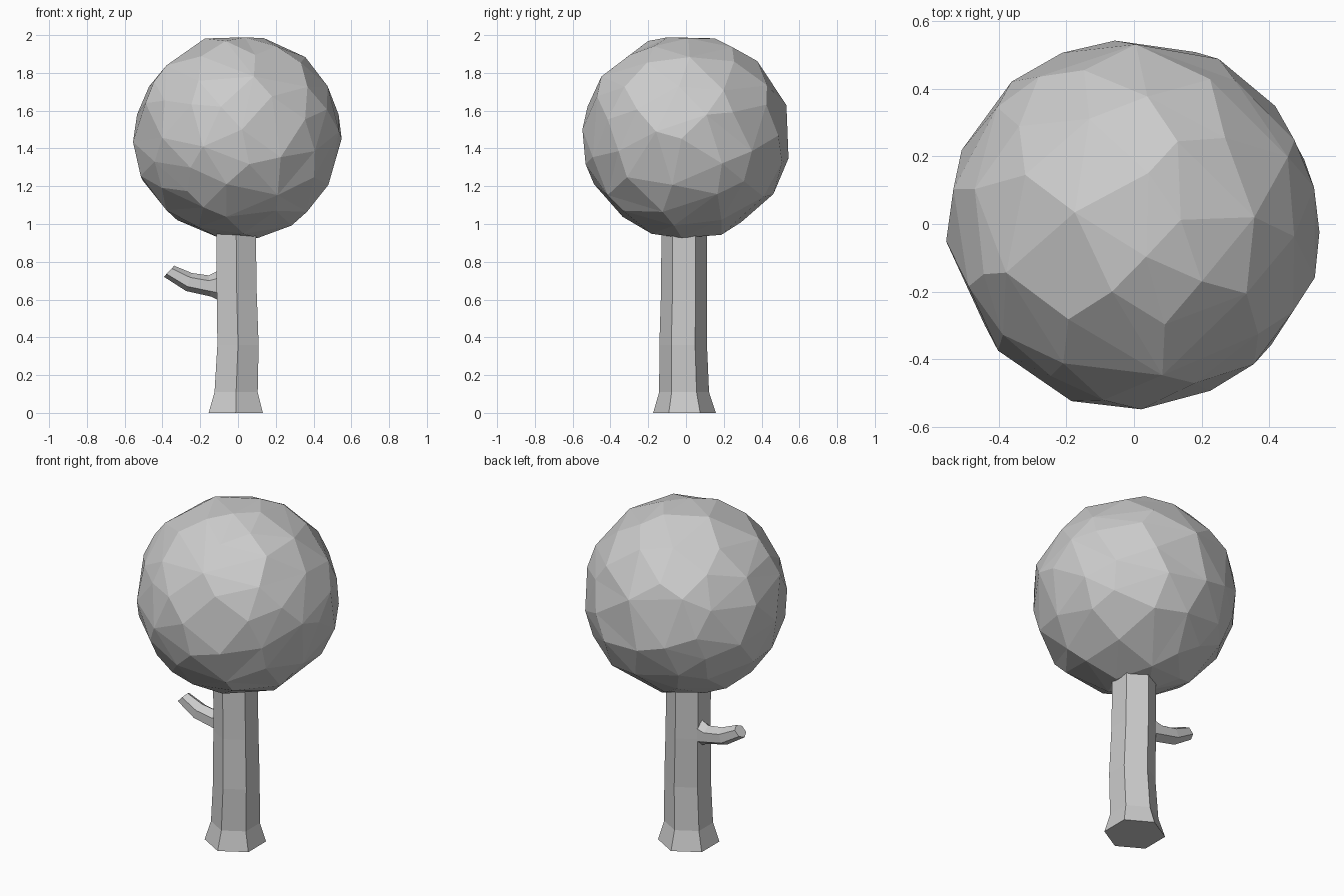
import bpy, bmesh, math, random
from mathutils import Vector

random.seed(4)
if "Cube" in bpy.data.objects:
    bpy.data.objects.remove(bpy.data.objects["Cube"])

GREY = (0.6, 0.6, 0.6, 1)
mat = bpy.data.materials.new("plain grey")
mat.use_nodes = True
mat.diffuse_color = GREY
mat.node_tree.nodes["Principled BSDF"].inputs["Base Color"].default_value = GREY


def finish(name, bm):
    bmesh.ops.recalc_face_normals(bm, faces=bm.faces)
    mesh = bpy.data.meshes.new(name)
    bm.to_mesh(mesh)
    bm.free()
    mesh.materials.append(mat)
    obj = bpy.data.objects.new(name, mesh)
    bpy.context.collection.objects.link(obj)
    return obj


def loft(name, rings, sides=6):
    """Join rings of (centre, u axis, v axis) into a closed tube."""
    bm = bmesh.new()
    loops = []
    for c, u, v in rings:
        angles = [2 * math.pi * i / sides for i in range(sides)]
        loops.append([bm.verts.new(c + u * math.cos(a) + v * math.sin(a)) for a in angles])
    for a, b in zip(loops, loops[1:]):
        for i in range(sides):
            j = (i + 1) % sides
            bm.faces.new((a[i], a[j], b[j], b[i]))
    bm.faces.new(loops[0])
    bm.faces.new(loops[-1])
    return finish(name, bm)


# Six-sided trunk with a flared foot and a slight bend: x, y, z, radius
trunk = [(-0.012, -0.008, 0, 0.166), (-0.01, -0.01, 0.11, 0.132),
         (0, -0.015, 0.36, 0.126), (-0.007, -0.01, 0.65, 0.122),
         (-0.01, -0.01, 1.0, 0.12)]
loft("trunk", [(Vector((x, y, z)), Vector((0, r, 0)), Vector((-r, 0, 0)))
               for x, y, z, r in trunk])

# Short side branch, thick where it leaves the trunk: x, z, radius, tilt
branch = [(-0.09, 0.675, 0.085, 0), (-0.15, 0.672, 0.056, -0.1),
          (-0.26, 0.693, 0.05, 0.3), (-0.365, 0.75, 0.04, 0.75)]
loft("branch", [(Vector((x, 0.01, z)), Vector((math.sin(t), 0, math.cos(t))) * r,
                 Vector((0, min(r, 0.05), 0)))
                for x, z, r, t in branch])

# Faceted round crown, irregularly thinned
bm = bmesh.new()
bmesh.ops.create_icosphere(bm, subdivisions=3, radius=1)
for v in bm.verts:
    n = v.co.normalized()
    n += Vector([random.uniform(-0.06, 0.06) for _ in range(3)])
    n = n.normalized() * random.uniform(0.985, 1.015)
    v.co = Vector((n.x * 0.55, n.y * 0.547, n.z * 0.54 + 1.46))
crown = finish("crown", bm)
thin = crown.modifiers.new("thin", 'DECIMATE')
thin.ratio = 0.55
